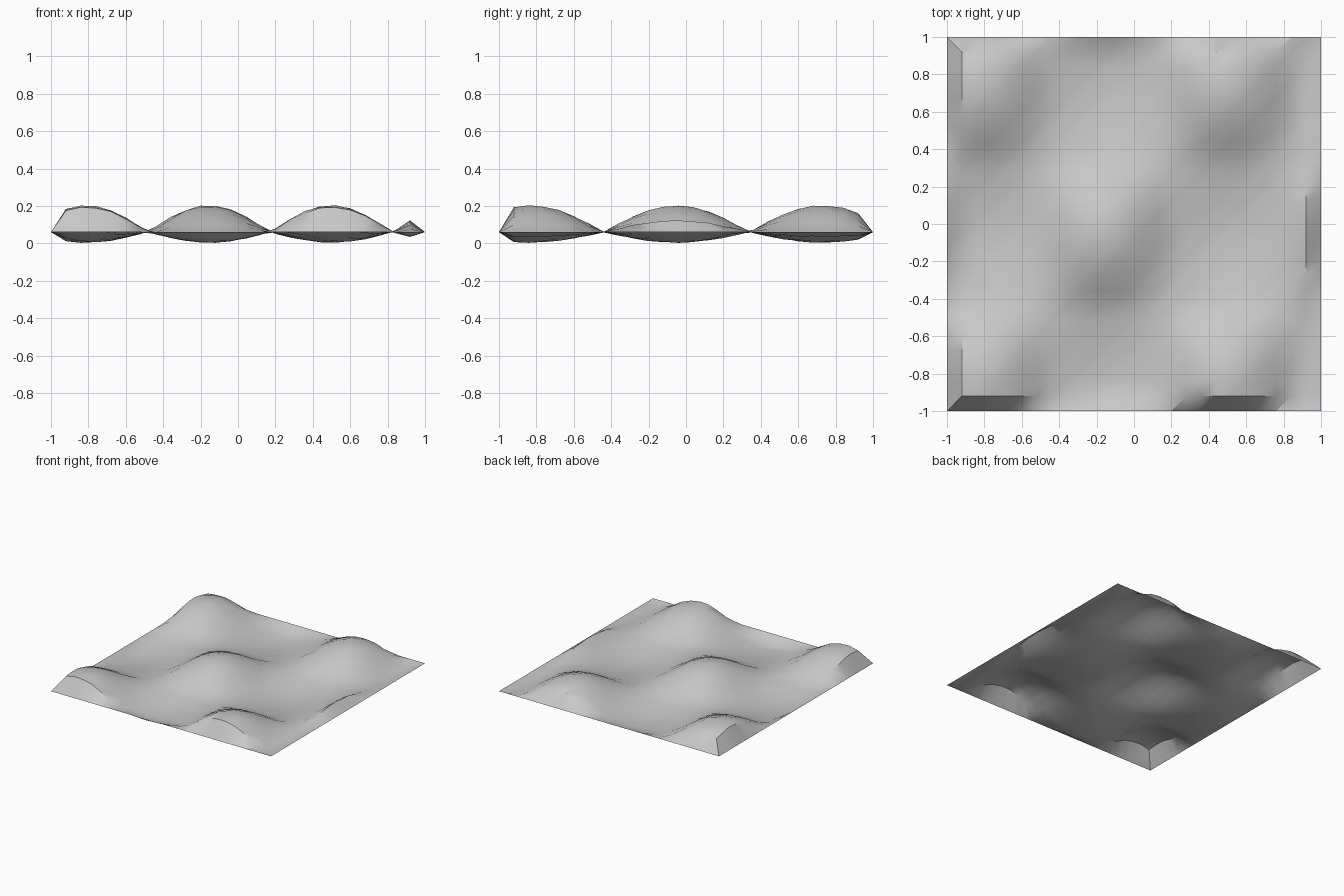
import bpy, bmesh, math

cube = bpy.data.objects.get("Cube")
if cube:
    bpy.data.objects.remove(cube, do_unlink=True)

CELLS = 25
BASE = 0.06          # height of the flat outer rim
HILL = 0.143         # height of the hills above the rim
HOLLOW = 0.056       # depth of the hollows below the rim


def height(x, y):
    """Chequered hills and shallow hollows with fine diagonal ripples."""
    wave = math.cos(4.8 * (x + 0.155)) * math.cos(4.03 * (y + 0.05))
    ripple = 0.002 * math.sin(2 * math.pi * (x - y) / 0.19)
    return BASE + wave * (HILL if wave > 0 else HOLLOW) + ripple


# Grey ground colour
stone = bpy.data.materials.new("light_grey")
stone.use_nodes = True
grey = (0.58, 0.58, 0.58, 1)
stone.diffuse_color = grey
stone.node_tree.nodes["Principled BSDF"].inputs["Base Color"].default_value = grey

# Terrain sheet: every point follows the height rule, the rim stays level
bm = bmesh.new()
rows = []
for j in range(CELLS + 1):
    row = []
    for i in range(CELLS + 1):
        x, y = 2 * i / CELLS - 1, 2 * j / CELLS - 1
        rim = i in (0, CELLS) or j in (0, CELLS)
        row.append(bm.verts.new((x, y, BASE if rim else height(x, y))))
    rows.append(row)

# Triangles split along the ripples, mitred at the other two corners
last = CELLS - 1
for j in range(CELLS):
    for i in range(CELLS):
        a, b = rows[j][i], rows[j][i + 1]
        c, d = rows[j + 1][i + 1], rows[j + 1][i]
        if (i, j) in ((0, last), (last, 0)):
            a, b, c, d = b, c, d, a
        bm.faces.new((a, b, c))
        bm.faces.new((a, c, d))

mesh = bpy.data.meshes.new("terrain")
bm.to_mesh(mesh)
bm.free()
mesh.materials.append(stone)
terrain = bpy.data.objects.new("terrain", mesh)
bpy.context.collection.objects.link(terrain)

# Soft hills with a crisp edge where the rim drops
bpy.ops.object.select_all(action='DESELECT')
terrain.select_set(True)
bpy.context.view_layer.objects.active = terrain
bpy.ops.object.shade_smooth_by_angle(angle=math.radians(35))
